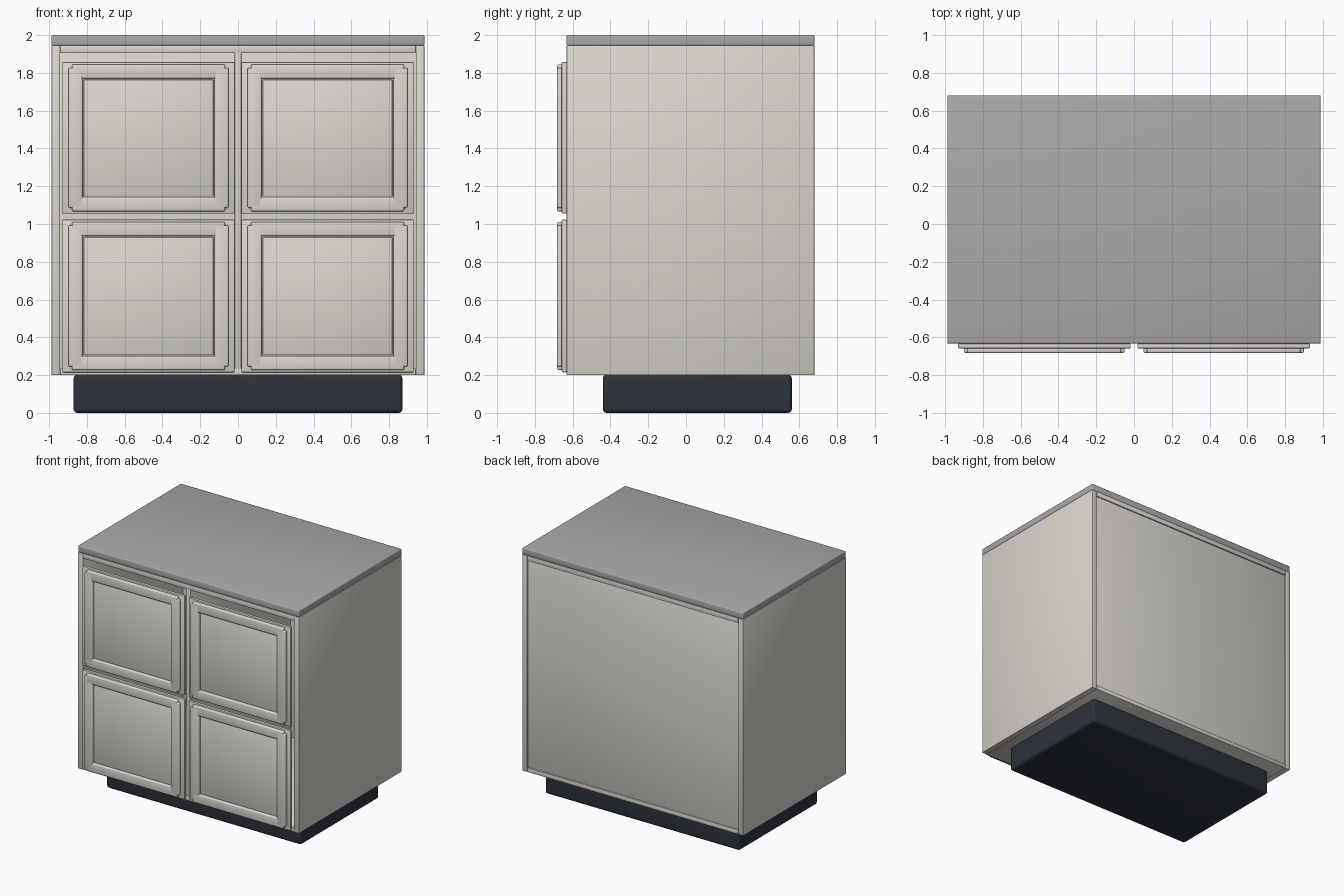
import bpy, math

if "Cube" in bpy.data.objects:
    bpy.data.objects.remove(bpy.data.objects["Cube"])


def material(name, rgb):
    m = bpy.data.materials.new(name)
    m.diffuse_color = (*rgb, 1)
    m.use_nodes = True
    m.node_tree.nodes["Principled BSDF"].inputs["Base Color"].default_value = m.diffuse_color
    return m


PAINT = material("warm_white_paint", (0.70, 0.68, 0.62))
STONE = material("grey_worktop", (0.40, 0.40, 0.40))
DARK = material("dark_base", (0.025, 0.033, 0.042))


def box(name, x, y, z, mat=PAINT, bevel=0.004, segments=2):
    """Bevelled box given as (min, max) on each axis."""
    bpy.ops.mesh.primitive_cube_add(
        size=1, location=[(a + b) / 2 for a, b in (x, y, z)])
    o = bpy.context.object
    o.name = o.data.name = name
    o.scale = [b - a for a, b in (x, y, z)]
    bpy.ops.object.transform_apply(location=False, rotation=False, scale=True)
    o.data.materials.append(mat)
    m = o.modifiers.new("soft_edges", 'BEVEL')
    m.width, m.segments = bevel, segments
    bpy.ops.object.modifier_apply(modifier=m.name)
    bpy.ops.object.shade_smooth_by_angle(angle=math.radians(40))
    return o


W, T = 0.987, 0.045        # half width, board thickness
F, B = -0.632, 0.68        # front and back of the carcass

# Base and worktop
box("plinth", (-0.87, 0.87), (-0.44, 0.56), (0, 0.203), DARK, 0.02, 4)
box("worktop", (-W, W), (F, B), (1.945, 2.0), STONE, 0.008, 3)

# Open-fronted carcass
for s, side in ((-1, "left"), (1, "right")):
    box(side + "_side_panel", sorted((s * (W - T), s * W)), (F, B), (0.2, 1.946))
box("top_rail_board", (-W + T, W - T), (F, B), (1.905, 1.946))
box("bottom_board", (-W + T, W - T), (F, B), (0.2, 0.235))
box("back_panel", (-W + T - 0.01, W - T + 0.01), (0.645, 0.67), (0.22, 1.92), bevel=0.001)
box("centre_divider", (-0.018, 0.018), (F, 0.65), (0.23, 1.91))


def drawer(name, x0, x1, z0, z1):
    # Backing slab
    box(name + "_front", (x0, x1), (-0.658, F), (z0, z1), bevel=0.006)
    # Raised frame of rounded bars; the ends step back to give notched corners
    e, w, n = 0.032, 0.075, 0.018
    a0, a1, c0, c1 = x0 + e, x1 - e, z0 + 0.012, z1 - 0.012
    y = (-0.682, -0.652)
    for k, xs in (("left", (a0, a0 + w)), ("right", (a1 - w, a1))):
        box(f"{name}_{k}_stile", xs, y, (c0 + n, c1 - n), bevel=0.009, segments=3)
    for k, zs in (("bottom", (c0, c0 + w)), ("top", (c1 - w, c1))):
        box(f"{name}_{k}_rail", (a0 + n, a1 - n), y, zs, bevel=0.009, segments=3)
    # Flat centre panel inside a narrow groove
    g = w + 0.006
    box(name + "_panel", (a0 + g, a1 - g), (-0.666, -0.65),
        (c0 + g, c1 - g), bevel=0.002)


# Two by two drawers
for row, z0, z1 in (("lower", 0.215, 1.023), ("upper", 1.055, 1.857)):
    drawer(f"{row}_left_drawer", -0.93, -0.018, z0, z1)
    drawer(f"{row}_right_drawer", 0.018, 0.93, z0, z1)
